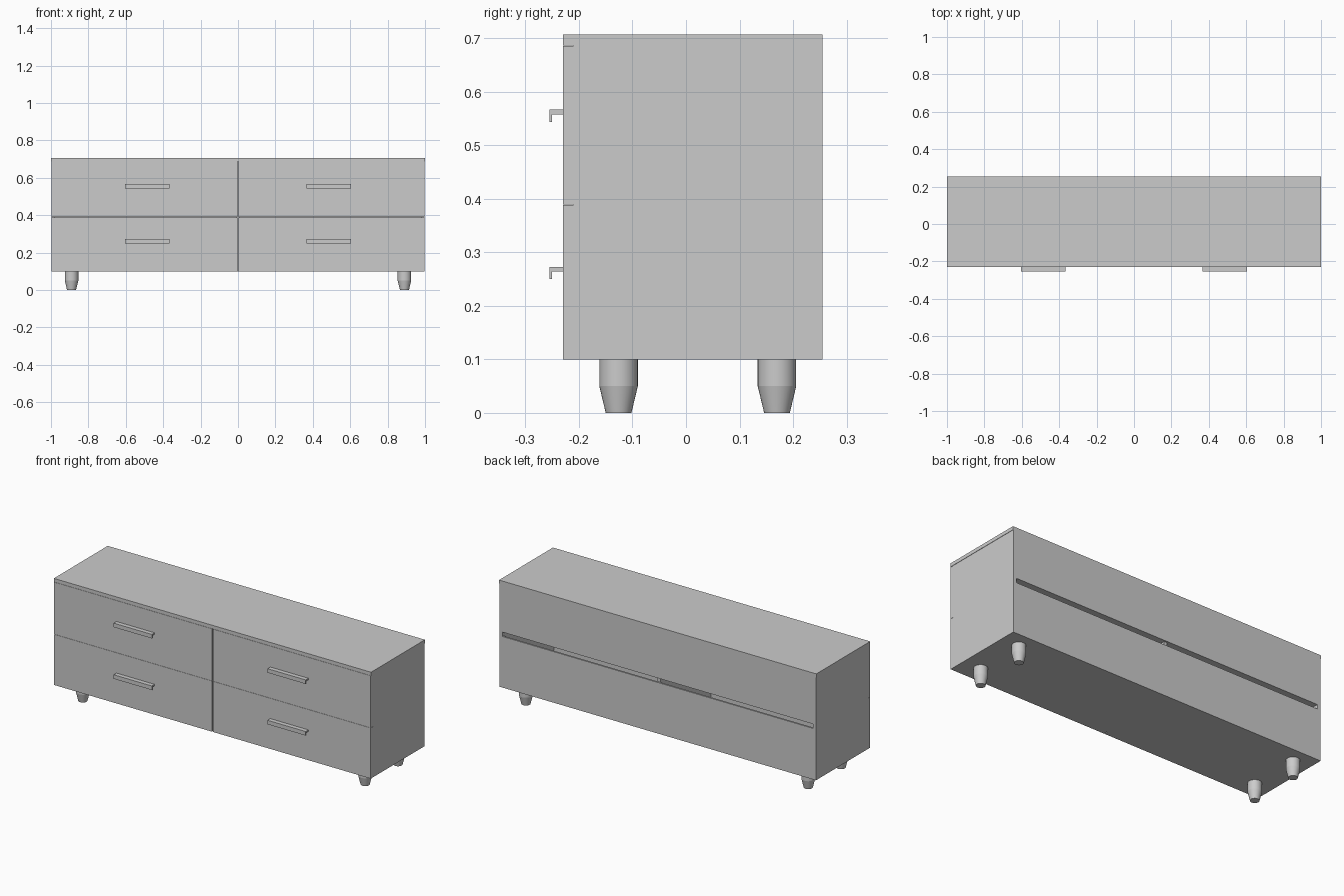
import bpy, bmesh

if "Cube" in bpy.data.objects:
    bpy.data.objects.remove(bpy.data.objects["Cube"])

FRONT, BACK = -0.23, 0.255
BOTTOM, TOP = 0.10, 0.707
T = 0.02          # board thickness
SIDE = 0.998      # carcass half width, just under the top board
MID = 0.389       # joint between the drawer rows


def add_object(name, bm):
    bmesh.ops.recalc_face_normals(bm, faces=bm.faces)
    mesh = bpy.data.meshes.new(name)
    bm.to_mesh(mesh)
    bm.free()
    obj = bpy.data.objects.new(name, mesh)
    bpy.context.collection.objects.link(obj)
    return obj


def box(name, x0, x1, y0, y1, z0, z1):
    bm = bmesh.new()
    bmesh.ops.create_cube(bm, size=1)
    for v in bm.verts:
        v.co.x = x1 if v.co.x > 0 else x0
        v.co.y = y1 if v.co.y > 0 else y0
        v.co.z = z1 if v.co.z > 0 else z0
    return add_object(name, bm)


def handle(name, x, z):
    # L-shaped pull: a flat plate with a lip hanging at its front
    profile = [(FRONT, z), (-0.255, z), (-0.255, z - 0.023),
               (-0.25, z - 0.023), (-0.25, z - 0.009), (FRONT, z - 0.009)]
    bm = bmesh.new()
    face = bm.faces.new([bm.verts.new((x - 0.12, y, h)) for y, h in profile])
    ext = bmesh.ops.extrude_face_region(bm, geom=[face])
    moved = [g for g in ext["geom"] if isinstance(g, bmesh.types.BMVert)]
    bmesh.ops.translate(bm, verts=moved, vec=(0.24, 0, 0))
    return add_object(name, bm)


def leg(name, x, y):
    # Straight upper half, tapered lower half
    bm = bmesh.new()
    n = 32
    for r0, r1, z0, z1 in ((0.024, 0.036, 0, 0.05), (0.036, 0.036, 0.05, BOTTOM)):
        res = bmesh.ops.create_cone(bm, cap_ends=False, segments=n, radius1=r0,
                                    radius2=r1, depth=z1 - z0)
        bmesh.ops.translate(bm, verts=res["verts"], vec=(x, y, (z0 + z1) / 2))
    bmesh.ops.remove_doubles(bm, verts=bm.verts, dist=1e-4)
    bmesh.ops.holes_fill(bm, edges=[e for e in bm.edges if e.is_boundary], sides=n)
    obj = add_object(name, bm)
    bpy.ops.object.select_all(action='DESELECT')
    bpy.context.view_layer.objects.active = obj
    obj.select_set(True)
    bpy.ops.object.shade_smooth_by_angle(angle=0.2)


# Carcass boards
inner = SIDE - T
box("top_board", -1, 1, FRONT, BACK, TOP - T, TOP)
box("bottom_board", -inner, inner, FRONT + T, BACK - 0.01, BOTTOM, BOTTOM + T)
box("centre_divider", -T / 2, T / 2, FRONT + T, BACK - 0.01, BOTTOM + T, TOP - T)

# Back panels with an open slot between them, and shelf above the slot
box("upper_back_panel", -inner, inner, BACK - 0.01, BACK, 0.416, TOP - T)
box("lower_back_panel", -inner, inner, BACK - 0.01, BACK, BOTTOM, 0.391)

for side, s in (("left", -1), ("right", 1)):
    xs = sorted((s * inner, s * SIDE))
    box(side + "_side_board", *xs, FRONT + T, BACK, BOTTOM, TOP - T)
    xs = sorted((s * T / 2, s * inner))
    box(side + "_shelf", *xs, FRONT + T, BACK - 0.01, 0.416, 0.436)

    # Drawer fronts and pulls
    xs = sorted((s * 0.003, s * SIDE))
    for row, z0, z1, hz in (("lower", BOTTOM, MID - 0.0005, 0.273),
                            ("upper", MID + 0.0005, TOP - T - 0.001, 0.567)):
        box(f"{side}_{row}_drawer_front", *xs, FRONT, FRONT + T, z0, z1)
        handle(f"{side}_{row}_handle", s * 0.485, hz)

    # Legs
    leg(side + "_front_leg", s * 0.89, -0.126)
    leg(side + "_back_leg", s * 0.89, 0.17)
